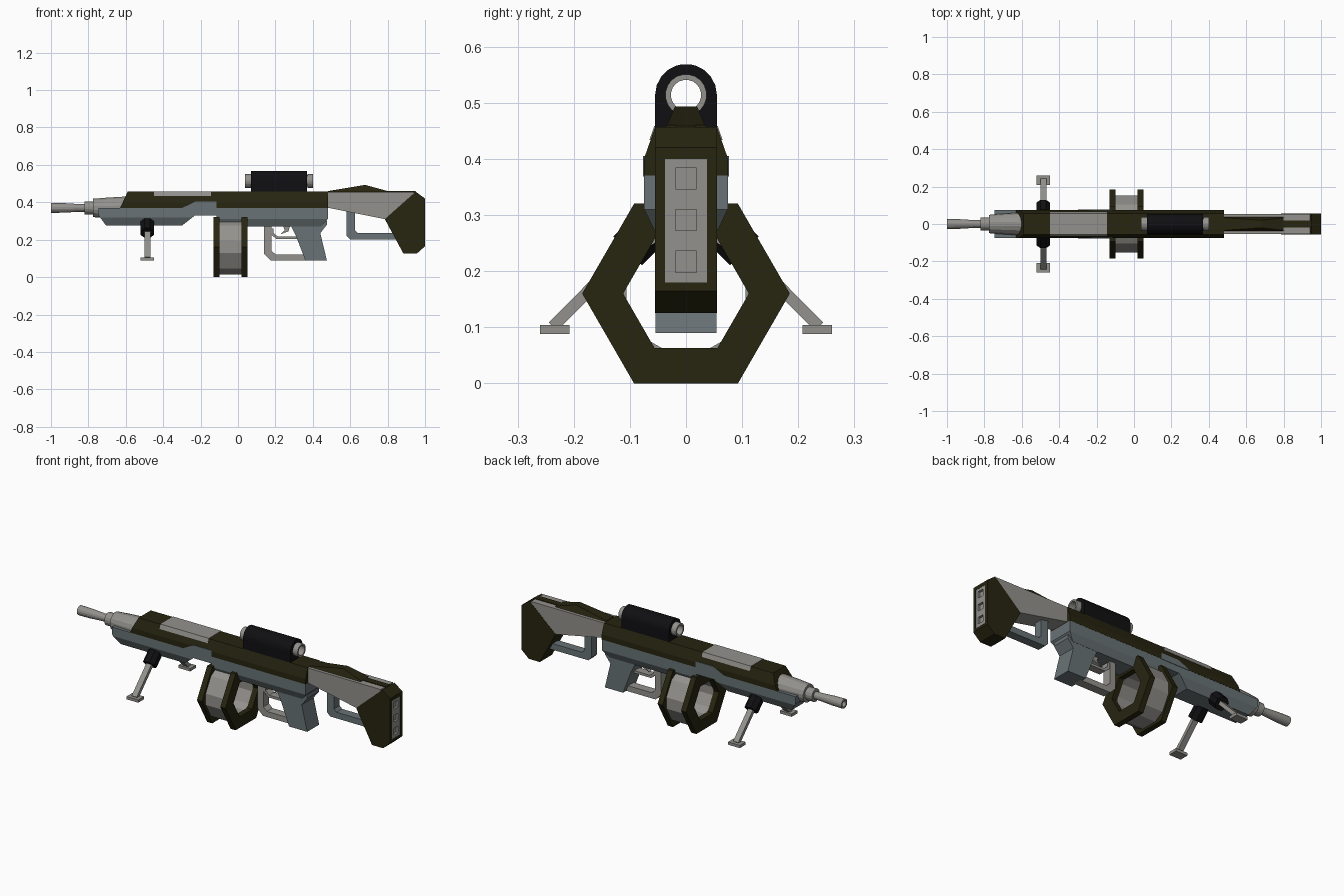
import bpy, bmesh, math
from mathutils import Vector, Matrix

if "Cube" in bpy.data.objects:
    bpy.data.objects.remove(bpy.data.objects["Cube"])


def mat(name, rgb):
    m = bpy.data.materials.new(name)
    m.diffuse_color = (*rgb, 1)
    m.use_nodes = True
    m.node_tree.nodes["Principled BSDF"].inputs["Base Color"].default_value = m.diffuse_color
    return m


OLIVE = mat("dark_olive", (0.020, 0.018, 0.005))
LIGHT = mat("light_grey", (0.29, 0.285, 0.265))
SLATE = mat("slate_grey", (0.14, 0.17, 0.18))
BLACK = mat("black", (0.005, 0.005, 0.006))


def finish(name, bm, material):
    bmesh.ops.recalc_face_normals(bm, faces=bm.faces)
    me = bpy.data.meshes.new(name)
    bm.to_mesh(me)
    bm.free()
    ob = bpy.data.objects.new(name, me)
    bpy.context.collection.objects.link(ob)
    if material:
        me.materials.append(material)
    return ob


def body(name, profile, widths, material):
    """Side profile (x, z) widened in y; widths = half width, or [(z, half width), ...]."""
    if not isinstance(widths, list):
        widths = [(-1, widths), (2, widths)]
    bm = bmesh.new()
    loops = [[bm.verts.new((x, s, z)) for x, z in profile] for s in (-1, 1)]
    n = len(profile)
    for lp in loops:
        bm.faces.new(lp)
    for i in range(n):
        j = (i + 1) % n
        bm.faces.new((loops[0][i], loops[0][j], loops[1][j], loops[1][i]))
    for z, _ in widths[1:-1]:
        bmesh.ops.bisect_plane(bm, geom=bm.verts[:] + bm.edges[:] + bm.faces[:],
                               plane_co=(0, 0, z), plane_no=(0, 0, 1), dist=1e-5)
    for v in bm.verts:
        z, w = v.co.z, widths[-1][1]
        if z <= widths[0][0]:
            w = widths[0][1]
        for (z0, w0), (z1, w1) in zip(widths, widths[1:]):
            if z0 <= z <= z1:
                w = w0 + (w1 - w0) * (z - z0) / (z1 - z0)
                break
        v.co.y *= w
    return finish(name, bm, material)


def lathe(name, profile, z, material, sides=16):
    """Closed (x, radius) profile turned about the x axis at height z."""
    bm = bmesh.new()
    rings = []
    for k in range(sides):
        a = 2 * math.pi * (k + 0.5) / sides
        rings.append([bm.verts.new((x, r * math.cos(a), z + r * math.sin(a))) for x, r in profile])
    n = len(profile)
    for k in range(sides):
        a, b = rings[k], rings[(k + 1) % sides]
        for i in range(n):
            j = (i + 1) % n
            bm.faces.new((a[i], a[j], b[j], b[i]))
    return finish(name, bm, material)


def hollow(name, outer, inner, x0, x1, z, material):
    """Hollow ring between two (angle, radius) outlines, running from x0 to x1."""
    bm = bmesh.new()
    def loop(pts, x):
        return [bm.verts.new((x, r * math.cos(math.radians(a)), z + r * math.sin(math.radians(a)))) for a, r in pts]
    loops = [loop(outer, x0), loop(outer, x1), loop(inner, x1), loop(inner, x0)]
    n = len(outer)
    for k in range(4):
        a, b = loops[k], loops[(k + 1) % 4]
        for i in range(n):
            j = (i + 1) % n
            bm.faces.new((a[i], a[j], b[j], b[i]))
    return finish(name, bm, material)


def box(name, lo, hi, material):
    bm = bmesh.new()
    bmesh.ops.create_cube(bm, size=1)
    lo, hi = Vector(lo), Vector(hi)
    for v in bm.verts:
        v.co = Vector([c * d + m for c, d, m in zip(v.co, hi - lo, (lo + hi) / 2)])
    return finish(name, bm, material)


def cut(ob, cutter):
    cutter.hide_render = True
    cutter.hide_viewport = True
    m = ob.modifiers.new("cut", 'BOOLEAN')
    m.operation, m.solver, m.object = 'DIFFERENCE', 'EXACT', cutter


# barrel with bored muzzle and stepped collar
lathe("barrel", [(-0.92, 0.001), (-0.92, 0.017), (-1, 0.017), (-1, 0.027), (-0.93, 0.026),
                 (-0.85, 0.021), (-0.82, 0.021), (-0.82, 0.036), (-0.775, 0.036), (-0.775, 0.05),
                 (-0.70, 0.056), (-0.60, 0.062), (-0.60, 0.001)], 0.37, LIGHT)

# receiver and handguard
body("upper_receiver", [(-0.63, 0.37), (0.48, 0.37), (0.48, 0.457), (-0.59, 0.457)],
     [(0.37, 0.075), (0.40, 0.075), (0.457, 0.055)], OLIVE)
body("top_panel", [(-0.45, 0.434), (-0.145, 0.434), (-0.145, 0.459), (-0.45, 0.459)],
     [(0.434, 0.065), (0.459, 0.0565)], LIGHT)
body("handguard", [(-0.745, 0.37), (-0.745, 0.33), (-0.705, 0.275), (-0.30, 0.275),
                   (-0.23, 0.33), (-0.11, 0.33), (-0.11, 0.37)],
     [(0.275, 0.052), (0.32, 0.074), (0.37, 0.074)], SLATE)
body("side_step", [(-0.30, 0.369), (-0.225, 0.405), (-0.115, 0.405), (-0.115, 0.369)],
     0.0765, SLATE)
body("lower_receiver", [(-0.115, 0.37), (-0.115, 0.27), (0.445, 0.27), (0.48, 0.31), (0.48, 0.37)],
     [(0.27, 0.055), (0.31, 0.0745), (0.37, 0.0745)], SLATE)

# grip, trigger and guard
body("grip", [(0.28, 0.28), (0.31, 0.22), (0.36, 0.09), (0.475, 0.09), (0.44, 0.235), (0.475, 0.28),
              (0.475, 0.30), (0.28, 0.30)], 0.054, SLATE)
body("trigger_guard", [(0.14, 0.28), (0.14, 0.125), (0.175, 0.09), (0.37, 0.09), (0.37, 0.122),
                       (0.20, 0.122), (0.178, 0.142), (0.178, 0.28)], 0.025, LIGHT)
body("trigger_rail", [(0.17, 0.26), (0.17, 0.235), (0.205, 0.203), (0.32, 0.203), (0.32, 0.217),
                      (0.212, 0.217), (0.19, 0.237), (0.19, 0.26)], 0.022, LIGHT)
body("trigger", [(0.24, 0.28), (0.25, 0.25), (0.225, 0.228), (0.27, 0.245), (0.28, 0.28)], 0.012, LIGHT)

# hexagonal drum magazine
hexagon = [60 * k for k in range(6)]
for side, x0, x1 in (("front", -0.13, -0.098), ("rear", 0.018, 0.05)):
    hollow("drum_ring_" + side, [(a, 0.185) for a in hexagon], [(a, 0.112) for a in hexagon],
           x0, x1, 0.16, OLIVE)
chamfered = [60 * k + d for k in range(6) for d in (-12, 12)]
hollow("drum_core", [(a, 0.1546) for a in chamfered], [(a, 0.108) for a in chamfered],
       -0.10, 0.02, 0.16, LIGHT)

# scope: arched housing round a see-through tube
SZ = 0.514
arch = [(0.45, 0.055), (SZ, 0.055)] + [
    (SZ + 0.055 * math.sin(math.radians(a)), 0.055 * math.cos(math.radians(a)))
    for a in (18, 36, 54, 70, 82)]
top = arch[-1][0]
housing = body("scope_housing", [(0.07, 0.45), (0.37, 0.45), (0.37, top), (0.07, top)], arch, BLACK)
cut(housing, lathe("scope_bore_cutter", [(0, 0.0005), (0, 0.031), (0.45, 0.031), (0.45, 0.0005)], SZ, None, 20))
lathe("scope_tube", [(0.037, 0.027), (0.037, 0.037), (0.069, 0.037), (0.069, 0.0312), (0.371, 0.0312),
                     (0.371, 0.037), (0.402, 0.037), (0.402, 0.027)], SZ, LIGHT, 20)

# stock, cheek rest and lower loop
body("stock", [(0.475, 0.456), (0.94, 0.456), (0.94, 0.40), (0.80, 0.31), (0.78, 0.311), (0.475, 0.372)],
     0.0545, LIGHT)
body("cheek_rest", [(0.48, 0.455), (0.80, 0.455), (0.80, 0.46), (0.68, 0.493), (0.48, 0.46)],
     [(0.455, 0.038), (0.46, 0.034), (0.493, 0.02)], OLIVE)
box("stock_spine", (0.79, -0.018, 0.45), (0.95, 0.018, 0.46), OLIVE)
body("stock_loop", [(0.58, 0.36), (0.58, 0.22), (0.60, 0.20), (0.87, 0.20), (0.87, 0.235),
                    (0.64, 0.235), (0.625, 0.25), (0.625, 0.36)], 0.025, SLATE)

# butt with recessed pad and three pockets
butt = body("butt", [(0.95, 0.457), (1.0, 0.42), (1.0, 0.165), (0.955, 0.125), (0.885, 0.125),
                     (0.785, 0.31)], 0.055, OLIVE)
cut(butt, box("pad_cutter", (0.98, -0.037, 0.18), (1.05, 0.037, 0.40), None))
pad = box("butt_pad", (0.979, -0.0372, 0.1798), (0.999, 0.0372, 0.4002), LIGHT)
for i, z in enumerate((0.217, 0.291, 0.365)):
    cut(pad, box(f"pocket_cutter_{i}", (0.986, -0.019, z - 0.019), (1.05, 0.019, z + 0.019), None))


# bipod, mirrored left and right
def beam(name, p0, p1, r, sides, material, sx=1.0, sy=1.0):
    p0, p1 = Vector(p0), Vector(p1)
    bm = bmesh.new()
    bmesh.ops.create_cone(bm, cap_ends=True, segments=sides, radius1=r, radius2=r, depth=(p1 - p0).length)
    tilt = math.atan2(-(p1 - p0).y, (p1 - p0).z)
    turn = Matrix.Rotation(math.pi / sides, 4, 'Z')
    bm.transform(Matrix.Translation((p0 + p1) / 2) @ Matrix.Rotation(tilt, 4, 'X')
                 @ Matrix.Diagonal((sx, sy, 1, 1)) @ turn)
    return finish(name, bm, material)


BX = -0.485
for side, s in (("left", -1), ("right", 1)):
    beam("bipod_socket_" + side, (BX, s * 0.052, 0.288), (BX, s * 0.104, 0.236), 0.039, 8, BLACK)
    beam("bipod_leg_" + side, (BX, s * 0.09, 0.25), (BX, s * 0.237, 0.101), 0.0226, 4, LIGHT, 1.0, 0.65)
    y0, y1 = sorted((s * 0.208, s * 0.26))
    box("bipod_foot_" + side, (BX - 0.037, y0, 0.088), (BX + 0.037, y1, 0.104), LIGHT)
